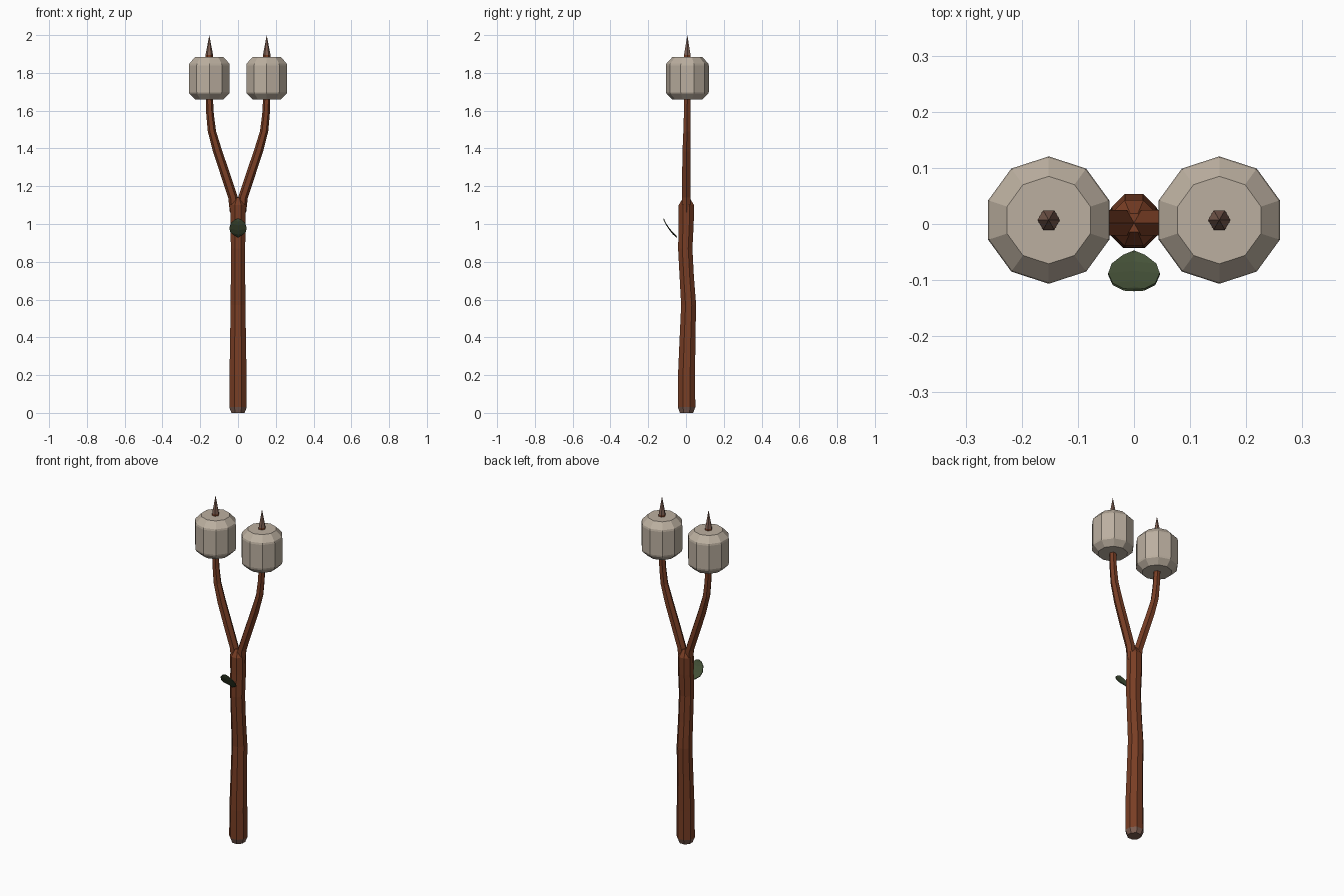
import bpy, bmesh
from math import sin, cos, pi
from mathutils import Vector

cube = bpy.data.objects.get("Cube")
if cube:
    bpy.data.objects.remove(cube, do_unlink=True)


def material(name, color):
    m = bpy.data.materials.new(name)
    m.use_nodes = True
    m.diffuse_color = (*color, 1)
    m.node_tree.nodes["Principled BSDF"].inputs["Base Color"].default_value = (*color, 1)
    return m


BARK = material("bark brown", (0.19, 0.048, 0.018))
WOOD = material("cut wood", (0.21, 0.115, 0.085))
CREAM = material("toasted cream", (0.50, 0.43, 0.35))
GREEN = material("leaf green", (0.06, 0.085, 0.04))


def finish(name, bm, mats):
    bmesh.ops.recalc_face_normals(bm, faces=bm.faces)
    mesh = bpy.data.meshes.new(name)
    bm.to_mesh(mesh)
    bm.free()
    for m in mats:
        mesh.materials.append(m)
    ob = bpy.data.objects.new(name, mesh)
    bpy.context.collection.objects.link(ob)
    return ob


def tube(name, rings, sides, mats, turn=0.0, slot=lambda z: 0):
    """Loft level rings of (x, y, z, radius); radius 0 makes a point."""
    bm = bmesh.new()
    loops = []
    for x, y, z, r in rings:
        count = sides if r else 1
        loops.append([bm.verts.new((x + r * cos(turn + 2 * pi * i / sides),
                                    y + r * sin(turn + 2 * pi * i / sides), z))
                      for i in range(count)])
    for a, b in zip(loops, loops[1:]):
        for i in range(sides):
            j = (i + 1) % sides
            if len(b) == 1:
                bm.faces.new((a[i], a[j], b[0]))
            else:
                bm.faces.new((a[i], a[j], b[j], b[i]))
    for end in (loops[0], loops[-1]):
        if len(end) > 1:
            bm.faces.new(end)
    for f in bm.faces:
        f.material_index = slot(f.calc_center_median().z)
    return finish(name, bm, mats)


# Crooked trunk with a bevelled, peeled foot
trunk = [(0, 0.003, 0, 0.038), (0, 0.003, 0.03, 0.050), (0, 0.003, 0.2, 0.049),
         (0, 0.008, 0.4, 0.045), (0, 0.014, 0.57, 0.043), (0, 0.004, 0.72, 0.041),
         (0, -0.004, 0.87, 0.041), (0, 0.001, 1.0, 0.043), (0, 0.002, 1.1, 0.044),
         (0, 0.002, 1.14, 0.018)]
tube("trunk", trunk, 8, [BARK, WOOD], pi / 8, lambda z: 1 if z < 0.029 else 0)

for side, s in (("left", 1), ("right", -1)):
    # Forked branch
    branch = [(0.018, 0.002, 1.06, 0.025), (0.026, 0.002, 1.14, 0.026),
              (0.066, 0.002, 1.26, 0.026), (0.108, 0.003, 1.385, 0.025),
              (0.138, 0.005, 1.49, 0.022), (0.148, 0.006, 1.58, 0.020),
              (0.152, 0.007, 1.67, 0.019), (0.152, 0.007, 1.895, 0.020)]
    tube(side + "_branch", [(s * x, y, z, r) for x, y, z, r in branch], 6, [BARK])
    # Sharpened tip
    tube(side + "_point", [(s * 0.152, 0.007, z, r) for z, r in
                           ((1.895, 0.020), (2.0, 0))], 6, [WOOD])
    # Skewered marshmallow with bevelled rims
    tube(side + "_marshmallow", [(s * 0.152, 0.007, z, r) for z, r in
                                 ((1.66, 0.080), (1.69, 0.111), (1.70, 0.1135),
                                  (1.84, 0.1135), (1.85, 0.111), (1.885, 0.078))],
         10, [CREAM], pi / 10)

# Cupped leaf: cross rows of (half width, y, z), edges raised above the midrib
rows = [(0.020, -0.052, 0.932), (0.040, -0.068, 0.946), (0.046, -0.085, 0.967),
        (0.038, -0.103, 0.994), (0.018, -0.113, 1.013)]
bm = bmesh.new()
grid = [[bm.verts.new((k * w, y - 0.004 * abs(k), z + 0.010 * abs(k)))
         for k in (-1, 0, 1)] for w, y, z in rows]
base = bm.verts.new((0, -0.048, 0.930))
tip = bm.verts.new((0, -0.118, 1.030))
for a, b in zip(grid, grid[1:]):
    for i in (0, 1):
        bm.faces.new((a[i], a[i + 1], b[i + 1], b[i]))
for i in (0, 1):
    bm.faces.new((base, grid[0][i + 1], grid[0][i]))
    bm.faces.new((tip, grid[-1][i], grid[-1][i + 1]))
leaf = finish("leaf", bm, [GREEN])
thick = leaf.modifiers.new("thickness", 'SOLIDIFY')
thick.thickness = 0.004
thick.offset = 0
